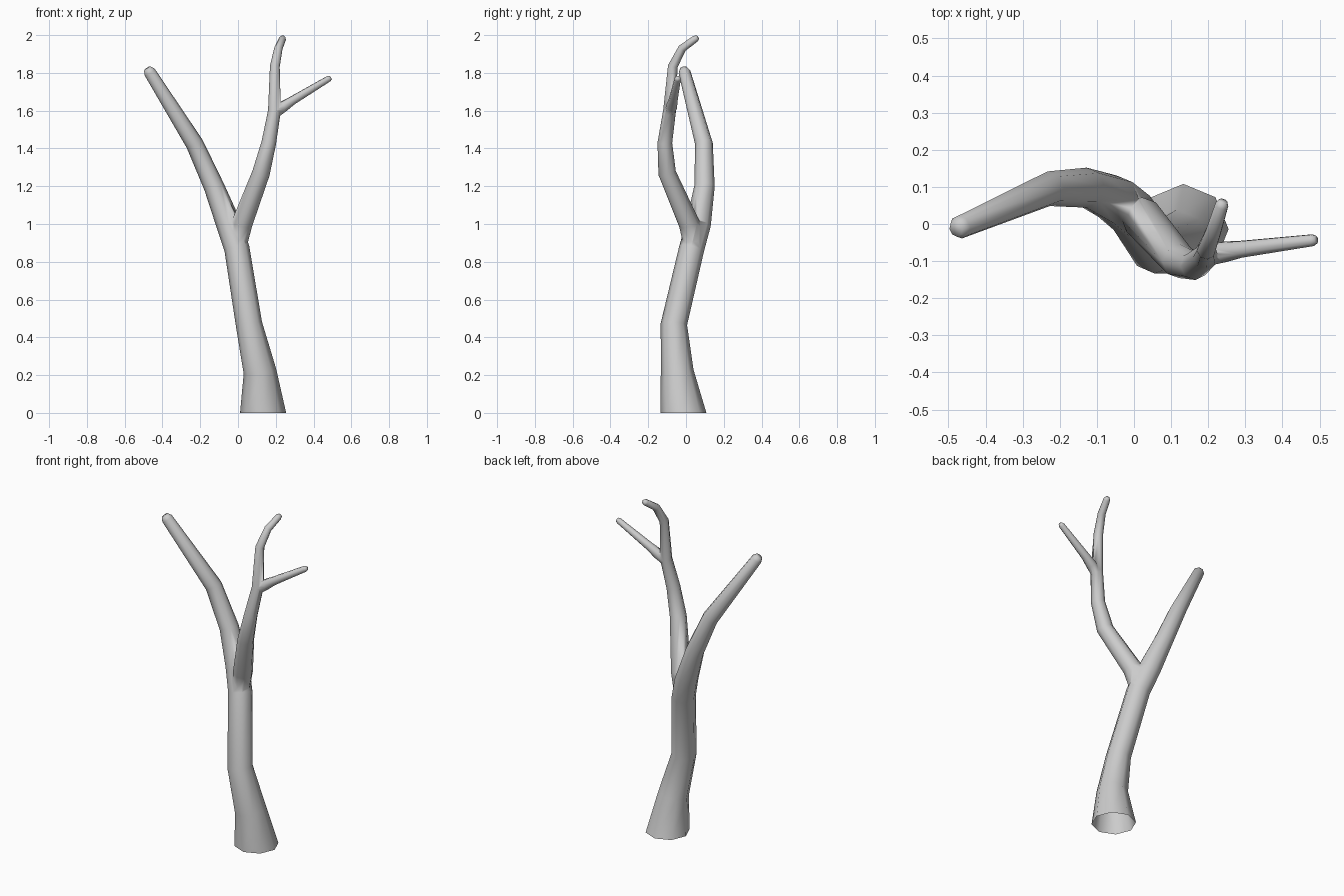
import bpy, bmesh, math
from mathutils import Vector

if "Cube" in bpy.data.objects:
    bpy.data.objects.remove(bpy.data.objects["Cube"])

SIDES = 8

def limb(name, pts, flat_start=False):
    """Closed eight-sided tube through (x, y, z, radius) points."""
    P = [Vector(p[:3]) for p in pts]
    bm = bmesh.new()
    rings = []
    ref = Vector((1, 0, 0))
    for i, p in enumerate(P):
        a = (p - P[i - 1]).normalized() if i else Vector()
        b = (P[i + 1] - p).normalized() if i < len(P) - 1 else Vector()
        t = (a + b).normalized()
        if i == 0 and flat_start:
            t = Vector((0, 0, 1))
        ref = (ref - t * ref.dot(t)).normalized()
        side = t.cross(ref)
        rings.append([bm.verts.new(p + pts[i][3] * (
            ref * math.cos(k * math.tau / SIDES) + side * math.sin(k * math.tau / SIDES)))
            for k in range(SIDES)])
    for r, s in zip(rings, rings[1:]):
        for k in range(SIDES):
            n = (k + 1) % SIDES
            bm.faces.new((r[k], r[n], s[n], s[k]))
    bm.faces.new(rings[0][::-1])
    bm.faces.new(rings[-1])
    mesh = bpy.data.meshes.new(name)
    bm.to_mesh(mesh)
    bm.free()
    ob = bpy.data.objects.new(name, mesh)
    bpy.context.collection.objects.link(ob)
    return ob

# Trunk running up into the left branch
tree = limb("tree_trunk", [
    (0.133, -0.014, 0, 0.122), (0.116, -0.047, 0.22, 0.087),
    (0.058, -0.064, 0.47, 0.070), (-0.006, 0.030, 0.87, 0.067),
    (-0.050, 0.066, 1.0, 0.066), (-0.128, 0.098, 1.2, 0.054),
    (-0.230, 0.095, 1.425, 0.047), (-0.468, -0.008, 1.805, 0.032),
    (-0.480, -0.014, 1.822, 0.021)], True)

# Right branch with its curled tip
right = limb("right_branch", [
    (0.000, 0.035, 0.88, 0.045), (0.020, 0.018, 1.0, 0.056),
    (0.122, -0.100, 1.27, 0.047), (0.163, -0.112, 1.43, 0.039),
    (0.193, -0.087, 1.6, 0.034), (0.195, -0.070, 1.835, 0.026),
    (0.214, -0.020, 1.93, 0.022), (0.236, 0.050, 1.981, 0.019),
    (0.240, 0.062, 1.988, 0.012)])

# Small side twig
twig = limb("side_twig", [
    (0.190, -0.090, 1.58, 0.026), (0.240, -0.076, 1.622, 0.030),
    (0.290, -0.068, 1.655, 0.024), (0.480, -0.044, 1.769, 0.017),
    (0.491, -0.042, 1.775, 0.011)])

# Fuse the limbs into one skin
bpy.context.view_layer.objects.active = tree
for part in (right, twig):
    mod = tree.modifiers.new("join", 'BOOLEAN')
    mod.operation = 'UNION'
    mod.solver = 'EXACT'
    mod.object = part
    bpy.ops.object.modifier_apply(modifier=mod.name)
    bpy.data.objects.remove(part)

# Open the base and shade smooth
bm = bmesh.new()
bm.from_mesh(tree.data)
base = [f for f in bm.faces if all(v.co.z < 0.001 for v in f.verts)]
bmesh.ops.delete(bm, geom=base, context='FACES_ONLY')
for f in bm.faces:
    f.smooth = True
bm.to_mesh(tree.data)
bm.free()
